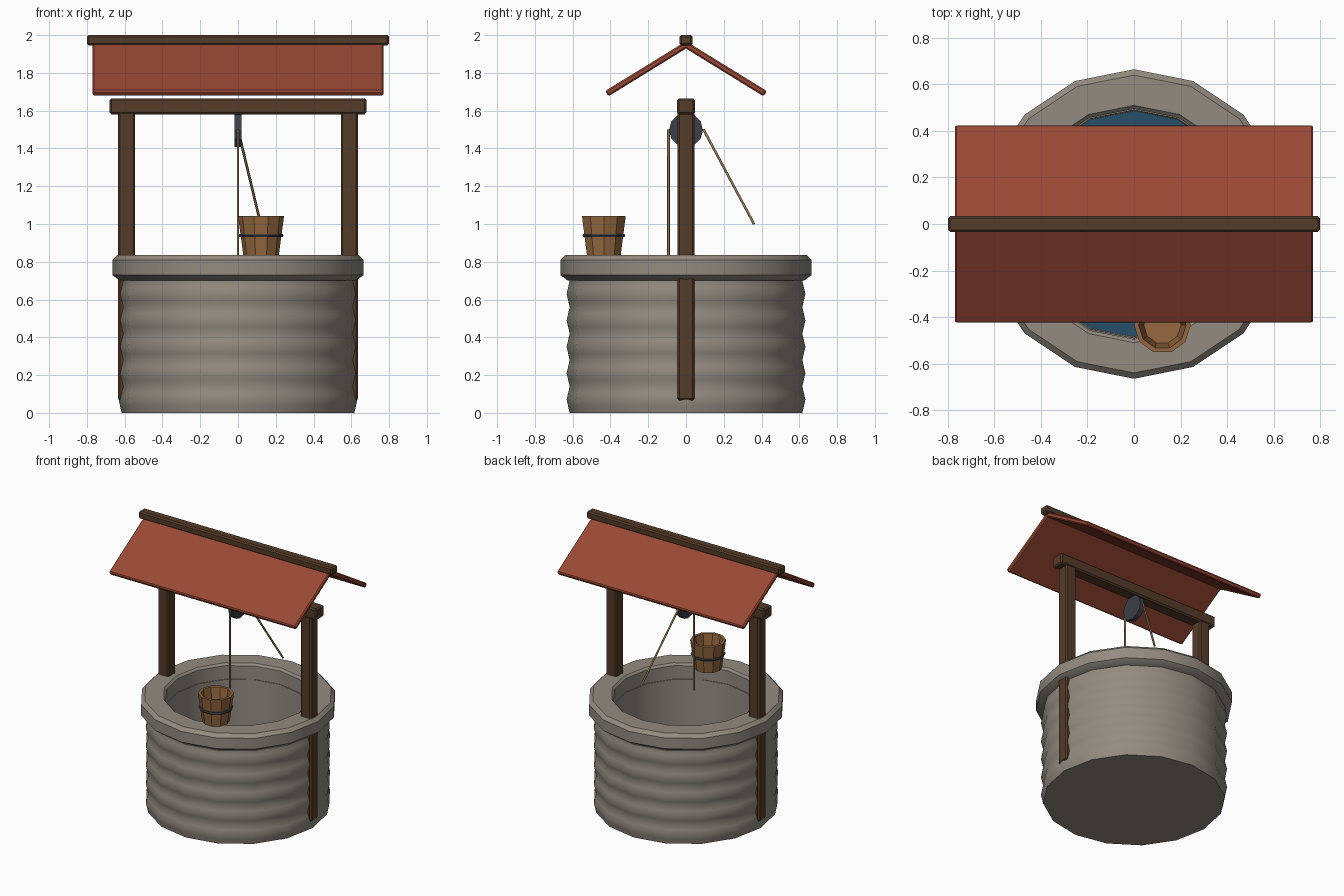
import bpy, bmesh
from math import pi, cos, sin, atan2, radians
from mathutils import Vector

if "Cube" in bpy.data.objects:
    bpy.data.objects.remove(bpy.data.objects["Cube"])


def material(name, rgb):
    m = bpy.data.materials.new(name)
    m.diffuse_color = (*rgb, 1)
    m.use_nodes = True
    m.node_tree.nodes["Principled BSDF"].inputs["Base Color"].default_value = m.diffuse_color
    return m


STONE = material("stone", (0.29, 0.26, 0.22))
WOOD = material("dark_wood", (0.09, 0.045, 0.022))
ROOF = material("red_roof", (0.32, 0.065, 0.035))
PAIL = material("pail_wood", (0.30, 0.14, 0.05))
IRON = material("iron", (0.045, 0.05, 0.065))
ROPE = material("rope", (0.27, 0.18, 0.08))
WATER = material("water", (0.02, 0.08, 0.14))


def finish(bm, name, mat, loc=(0, 0, 0), smooth=None):
    bmesh.ops.recalc_face_normals(bm, faces=bm.faces)
    me = bpy.data.meshes.new(name)
    bm.to_mesh(me)
    bm.free()
    ob = bpy.data.objects.new(name, me)
    bpy.context.collection.objects.link(ob)
    ob.location = loc
    me.materials.append(mat)
    if smooth:
        bpy.ops.object.select_all(action='DESELECT')
        ob.select_set(True)
        bpy.context.view_layer.objects.active = ob
        bpy.ops.object.shade_smooth_by_angle(angle=radians(smooth))
    return ob


def lathe(name, profile, sides, mat, loc=(0, 0, 0), closed=False, smooth=None):
    """Spin (r, z) points about z; r = 0 makes a pole."""
    bm = bmesh.new()
    rings = []
    for r, z in profile:
        if r == 0:
            rings.append([bm.verts.new((0, 0, z))] * sides)
        else:
            rings.append([bm.verts.new((r * cos(2 * pi * i / sides), r * sin(2 * pi * i / sides), z))
                          for i in range(sides)])
    pairs = list(zip(rings, rings[1:]))
    if closed:
        pairs.append((rings[-1], rings[0]))
    for a, b in pairs:
        for i in range(sides):
            j = (i + 1) % sides
            bm.faces.new(list(dict.fromkeys((a[i], a[j], b[j], b[i]))))
    return finish(bm, name, mat, loc, smooth)


def box(name, size, loc, mat, rot_x=0, bevel=0.01):
    bm = bmesh.new()
    bmesh.ops.create_cube(bm, size=1)
    bmesh.ops.scale(bm, vec=size, verts=bm.verts)
    bmesh.ops.bevel(bm, geom=bm.edges[:], offset=bevel, segments=1, affect='EDGES')
    ob = finish(bm, name, mat, loc)
    ob.rotation_euler.x = rot_x
    return ob


def rod(name, a, b, radius, mat):
    a, b = Vector(a), Vector(b)
    bm = bmesh.new()
    bmesh.ops.create_cone(bm, cap_ends=True, segments=6, radius1=radius, radius2=radius,
                          depth=(b - a).length)
    ob = finish(bm, name, mat, (a + b) / 2, 65)
    ob.rotation_euler = (b - a).to_track_quat('Z', 'Y').to_euler()


# Stone wall with five rounded courses, hollow inside
outer = [(0.624 - 0.008 * cos(2 * pi * k / 4), 0.14 * k / 4) for k in range(21)]
lathe("stone_wall", [(0, 0)] + outer + [(0.62, 0.72), (0.49, 0.72), (0.485, 0.25), (0, 0.25)],
      16, STONE, smooth=40)
lathe("stone_rim", [(0.625, 0.70), (0.665, 0.73), (0.665, 0.81), (0.64, 0.835),
                    (0.51, 0.835), (0.495, 0.82), (0.495, 0.70)],
      16, STONE, closed=True, smooth=40)
lathe("water", [(0, 0.30), (0.487, 0.30)], 16, WATER)

# Timber frame
for side, s in (("left", -1), ("right", 1)):
    box(side + "_post", (0.09, 0.09, 1.53), (0.589 * s, 0, 0.83), WOOD)
box("crossbeam", (1.36, 0.095, 0.085), (0, 0, 1.623), WOOD)
box("ridge_beam", (1.60, 0.07, 0.055), (0, 0, 1.9725), WOOD)

# Two roof slopes
low, high = Vector((0.413, 1.694)), Vector((0.0, 1.948))
slope = atan2(high.y - low.y, low.x)
mid = (low + high) / 2
for side, s in (("front", -1), ("back", 1)):
    box(side + "_roof", (1.54, (high - low).length + 0.015, 0.033),
        (0, s * mid.x, mid.y), ROOF, -s * slope, 0.008)

# Pulley wheel and ropes
pulley = lathe("pulley", [(0, -0.018), (0.09, -0.018), (0.09, 0.018), (0, 0.018)], 12, IRON,
               (0, 0, 1.497))
pulley.rotation_euler.y = pi / 2
rod("hanging_rope", (0, -0.093, 1.5), (0, -0.093, 0.83), 0.007, ROPE)
rod("slanted_rope", (0, 0.093, 1.5), (0.12, 0.36, 1.0), 0.007, ROPE)

# Bucket on the rim with an iron band
spot = (0.122, -0.435, 0.835)
lathe("bucket", [(0, 0), (0.094, 0), (0.122, 0.208), (0.102, 0.208), (0.08, 0.025), (0, 0.025)],
      10, PAIL, spot)
lathe("bucket_band", [(0.105, 0.095), (0.115, 0.096), (0.119, 0.104), (0.115, 0.112), (0.105, 0.113)],
      10, IRON, spot, closed=True)
